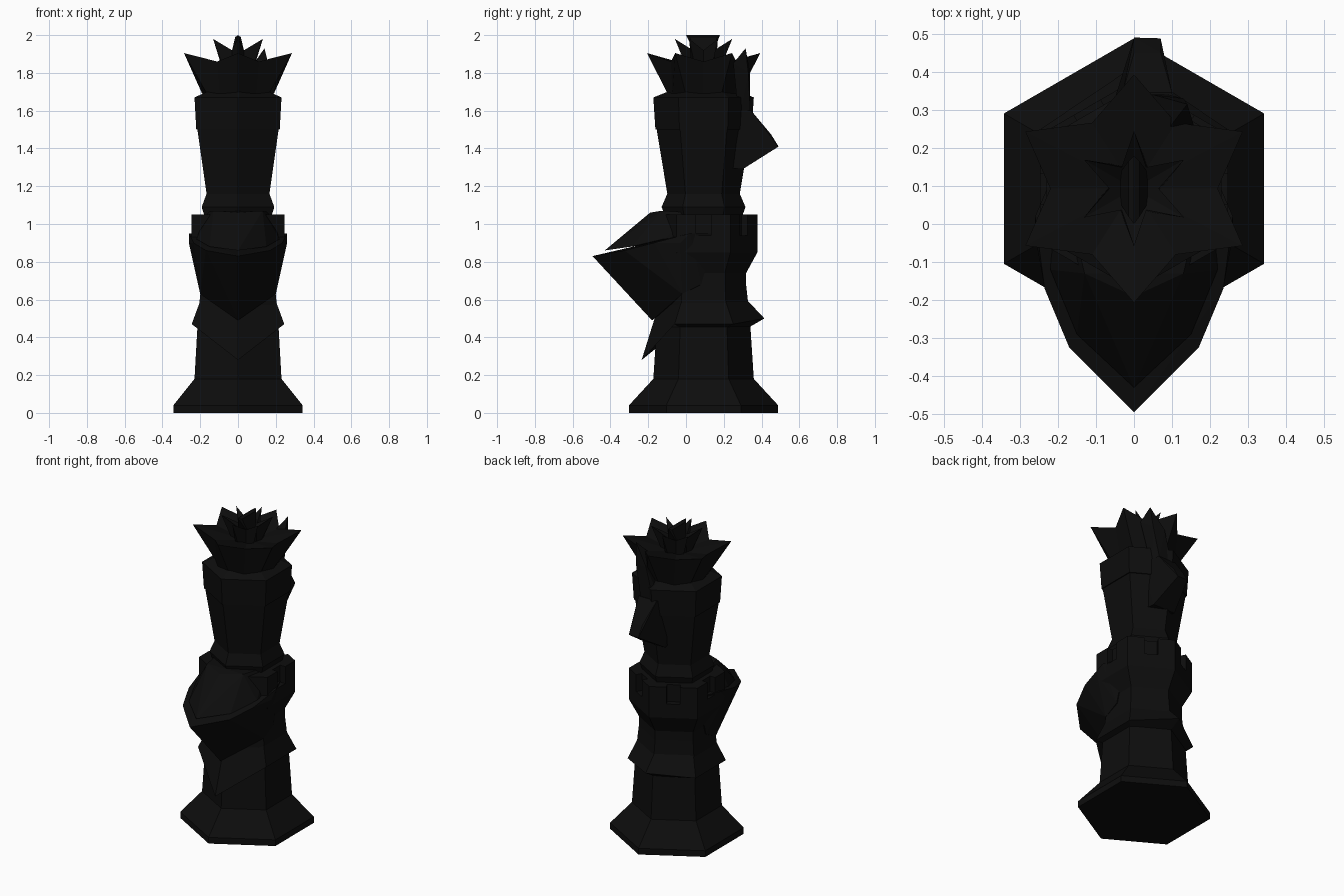
import bpy, bmesh, math
from mathutils import Vector

cube = bpy.data.objects.get("Cube")
if cube:
    bpy.data.objects.remove(cube, do_unlink=True)

CY = 0.093  # y of the column's axis

black = bpy.data.materials.new("near_black")
black.use_nodes = True
colour = (0.004, 0.004, 0.004, 1)
black.diffuse_color = colour
black.node_tree.nodes["Principled BSDF"].inputs["Base Color"].default_value = colour


def finish(name, bm):
    bmesh.ops.recalc_face_normals(bm, faces=bm.faces)
    mesh = bpy.data.meshes.new(name)
    bm.to_mesh(mesh)
    bm.free()
    mesh.materials.append(black)
    obj = bpy.data.objects.new(name, mesh)
    bpy.context.collection.objects.link(obj)
    return obj


def loft(name, rings):
    """Skin closed rings of points and cap both ends."""
    bm = bmesh.new()
    loops = [[bm.verts.new(p) for p in ring] for ring in rings]
    n = len(loops[0])
    for a, b in zip(loops, loops[1:]):
        for i in range(n):
            j = (i + 1) % n
            bm.faces.new((a[i], a[j], b[j], b[i]))
    for end in (loops[0], loops[-1]):
        bm.faces.new(end)
    return finish(name, bm)


def hexagon(radius, z):
    """Six corners, starting at the front one."""
    return [(radius * math.sin(k * math.pi / 3), CY - radius * math.cos(k * math.pi / 3), z)
            for k in range(6)]


def turned(name, profile):
    return loft(name, [hexagon(r, z) for r, z in profile])


def hull(name, points, mirror=False):
    bm = bmesh.new()
    for x, y, z in points:
        bm.verts.new((x, y, z))
        if mirror and x:
            bm.verts.new((-x, y, z))
    res = bmesh.ops.convex_hull(bm, input=bm.verts)
    loose = [v for v in bm.verts if not v.link_faces]
    bmesh.ops.delete(bm, geom=loose, context="VERTS")
    return finish(name, bm)


def star(name, foot, tip, valley, floor_z, widen=1.0):
    """Six-pointed flower; foot, tip and valley are (radius, z)."""
    bm = bmesh.new()
    outer, base = [], []
    for k in range(12):
        a = k * math.pi / 6
        r, z = valley if k % 2 else tip
        outer.append(bm.verts.new((r * widen * math.sin(a), CY - r * math.cos(a), z)))
        base.append(bm.verts.new((foot[0] * math.sin(a), CY - foot[0] * math.cos(a), foot[1])))
    centre = bm.verts.new((0, CY, floor_z))
    for i in range(12):
        j = (i + 1) % 12
        bm.faces.new((base[i], base[j], outer[j], outer[i]))
        bm.faces.new((outer[i], outer[j], centre))
    bm.faces.new(base)
    return finish(name, bm)


# Hexagonal column, from the foot upwards
turned("base", [(0.395, 0), (0.395, 0.04), (0.266, 0.18)])
turned("lower_column", [(0.266, 0.18), (0.245, 0.5), (0.225, 0.68), (0.225, 0.76)])
cup = turned("cup", [(0.225, 0.74), (0.285, 0.85), (0.285, 1.05)])
turned("collar", [(0.2, 1.03), (0.222, 1.09), (0.192, 1.16)])
turned("upper_column", [(0.192, 1.16), (0.248, 1.5)])
turned("head_band", [(0.255, 1.5), (0.266, 1.67), (0.19, 1.7)])

# Notches in the cup's rim, one in each exposed face
for i, degrees in enumerate((0, 60, 120, 180)):
    a = math.radians(degrees)
    out = Vector((math.cos(a), math.sin(a), 0))
    side = Vector((-out.y, out.x, 0)) * 0.04
    axis = Vector((0, CY, 0))
    ring = [axis + out * d + side * s for d, s in ((0.21, -1), (0.3, -1), (0.3, 1), (0.21, 1))]
    cutter = loft(f"notch_cutter_{i}", [[(p.x, p.y, z) for p in ring] for z in (0.94, 1.1)])
    cutter.hide_render = True
    cutter.hide_set(True)
    cut = cup.modifiers.new(f"notch_{i}", "BOOLEAN")
    cut.operation = "DIFFERENCE"
    cut.solver = "EXACT"
    cut.object = cutter

# Flared skirt with a long front point and a kicked-out back point
hem = [(0, -0.235, 0.28), (0.245, -0.06, 0.47), (0.245, 0.25, 0.47),
       (0, 0.415, 0.5), (-0.245, 0.25, 0.47), (-0.245, -0.06, 0.47)]
loft("skirt", [hexagon(0.235, 0.45), hem, hexagon(0.228, 0.6), hexagon(0.22, 0.69)])

# Prow-shaped shield with a sloping lid
hull("shield_prow", [(0, -0.495, 0.83), (0.17, -0.325, 0.86), (0.235, -0.17, 0.9),
                     (0.26, -0.03, 0.9), (0.26, 0.02, 0.95), (0.2, 0.16, 0.95),
                     (0, -0.18, 0.49), (0.2, -0.02, 0.63), (0.2, 0.08, 0.68)], mirror=True)
hull("shield_lid", [(0, -0.43, 0.86), (0.15, -0.29, 0.88), (0.22, -0.12, 0.92),
                    (0.2, 0.16, 0.95), (0, -0.19, 1.06), (0.13, -0.13, 1.07),
                    (0.17, 0.04, 1.06)], mirror=True)

# Spiked crown, inner flower and central crest
star("crown", (0.19, 1.69), (0.3, 1.905), (0.2, 1.86), 1.82, widen=1.1)
star("inner_flower", (0.07, 1.78), (0.152, 1.98), (0.065, 1.92), 1.87)
hull("crest", [(0, 0, 2), (0, 0.18, 2), (0.015, 0.02, 1.99), (0.015, 0.165, 1.99),
               (0.04, 0.06, 1.88), (0.04, 0.13, 1.88)], mirror=True)

# Plume down the back, slightly to one side
hull("plume_stem", [(-0.03, 0.28, 1.55), (0.1, 0.28, 1.55), (0, 0.34, 1.6), (0.09, 0.34, 1.6),
                    (0.05, 0.34, 1.8), (0.13, 0.33, 1.8), (0.14, 0.315, 1.93),
                    (0.09, 0.25, 1.85), (0.16, 0.25, 1.85)])
hull("plume_tip", [(0, 0.49, 1.41), (0.07, 0.488, 1.41), (0, 0.45, 1.475), (0.07, 0.45, 1.475),
                   (-0.03, 0.345, 1.6), (0.1, 0.345, 1.6), (-0.06, 0.22, 1.6), (0.12, 0.22, 1.6),
                   (-0.06, 0.3, 1.29), (0.1, 0.3, 1.29), (-0.05, 0.2, 1.3), (0.1, 0.2, 1.3)])
